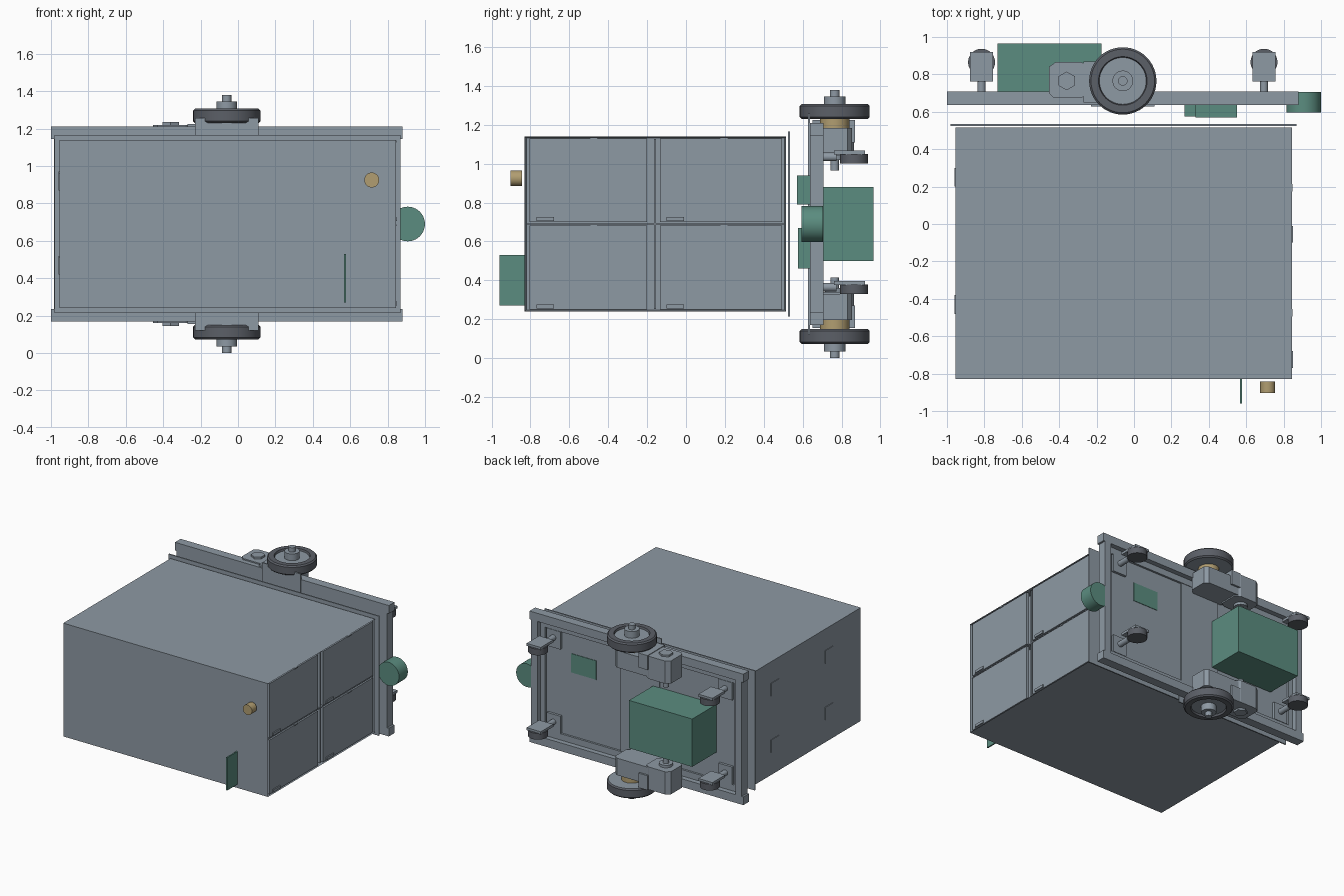
import bpy, bmesh, math
from mathutils import Matrix

if "Cube" in bpy.data.objects:
    bpy.data.objects.remove(bpy.data.objects["Cube"])


def material(name, rgb):
    m = bpy.data.materials.new(name)
    m.use_nodes = True
    m.diffuse_color = (*rgb, 1)
    m.node_tree.nodes["Principled BSDF"].inputs["Base Color"].default_value = (*rgb, 1)
    return m


GREY = material("painted grey", (.27, .32, .37))
DARK = material("dark rubber", (.105, .115, .135))
GREEN = material("board green", (.105, .265, .215))
GOLD = material("brass", (.44, .34, .165))
MID = 0.69  # height of the vertical symmetry plane


def finish(name, bm, *mats):
    bmesh.ops.recalc_face_normals(bm, faces=bm.faces)
    mesh = bpy.data.meshes.new(name)
    bm.to_mesh(mesh)
    bm.free()
    for m in mats:
        mesh.materials.append(m)
    ob = bpy.data.objects.new(name, mesh)
    bpy.context.collection.objects.link(ob)
    return ob


def smooth(ob):
    bpy.ops.object.select_all(action='DESELECT')
    ob.select_set(True)
    bpy.context.view_layer.objects.active = ob
    bpy.ops.object.shade_smooth_by_angle(angle=math.radians(35))


def box_mesh(x, y, z):
    bm = bmesh.new()
    bmesh.ops.create_cube(bm, size=1)
    for v in bm.verts:
        v.co = [r[0] if c < 0 else r[1] for c, r in zip(v.co, (x, y, z))]
    return bm


def box(name, x, y, z, mat=GREY):
    return finish(name, box_mesh(x, y, z), mat)


def cylinder(name, at, r, depth, mat=GREY, axis='Z', sides=40):
    bm = bmesh.new()
    rot = Matrix.Rotation(math.pi / 2, 4, 'X') if axis == 'Y' else Matrix()
    bmesh.ops.create_cone(bm, cap_ends=True, segments=sides, radius1=r, radius2=r,
                          depth=depth, matrix=Matrix.Translation(at) @ rot)
    ob = finish(name, bm, mat)
    if sides > 12:
        smooth(ob)
    return ob


def prism(name, outline, z0, z1, mat=GREY):
    bm = bmesh.new()
    face = bm.faces.new([bm.verts.new((x, y, z0)) for x, y in outline])
    top = bmesh.ops.extrude_face_region(bm, geom=[face])["geom"]
    for v in top:
        if isinstance(v, bmesh.types.BMVert):
            v.co.z = z1
    return finish(name, bm, mat)


# Cabinet shell, recessed on the door side
bm = box_mesh((-.955, .845), (-.83, .515), (.24, 1.14))
side = max(bm.faces, key=lambda f: f.calc_center_median().x)
bmesh.ops.inset_region(bm, faces=[side], thickness=.012)
for v in side.verts:
    v.co.x -= .06
finish("cabinet_shell", bm, GREY)
box("door_divider", (.785, .835), (-.165, -.155), (.252, 1.128))
box("middle_shelf", (.785, .835), (-.818, .503), (.687, .693))

# Four doors with handles and hinge tabs
for y0, y1 in ((-.805, -.2), (-.135, .495)):
    for z0, z1 in ((.25, .682), (.7, 1.13)):
        box("door", (.82, .842), (y0, y1), (z0, z1))
        box("door_handle", (.84, .851), (y0 + .035, y0 + .125), (z0 + .005, z0 + .026))
        box("door_latch", (.83, .848), (y0 + .31, y0 + .35), (z1 - .004, z1 + .006))

# Angle clips on the plain side
for y in (.2, -.48):
    for z in (.42, .87):
        box("clip_upright", (-.96, -.955), (y + .085, y + .1), (z, z + .1))
        box("clip_arm", (-.96, -.955), (y, y + .1), (z + .088, z + .1))

# Knob and board on the front
cylinder("front_knob", (.715, -.873, .925), .04, .06, GOLD, 'Y')
box("front_board", (.567, .578), (-.96, -.825), (.27, .53), GREEN)

# Backing sheet and chassis
box("backing_sheet", (-.98, .87), (.525, .535), (.215, 1.165))
box("chassis_plate", (-.985, .865), (.637, .652), (.2, 1.18))
for s in (1, -1):
    z = sorted((MID + s * .455, MID + s * .52))
    box("long_beam", (-1, .88), (.637, .708), z)
    z = sorted((MID + s * .405, MID + s * .455))
    box("long_ledge", (-.93, .81), (.65, .668), z)
for x0, x1, l0, l1 in ((-.985, -.93, -.93, -.89), (.81, .865, .77, .81)):
    box("end_beam", (x0, x1), (.637, .708), (.235, 1.145))
    box("end_ledge", (l0, l1), (.65, .668), (.285, 1.095))
box("wheel_cross_plate", (-.23, .11), (.628, .638), (.12, 1.258))
box("cross_rib", (-.23, .11), (.65, .664), (.235, 1.145))

# Battery, boards and side sensor
box("battery", (-.73, -.175), (.66, .965), (.5, .88), GREEN)
box("control_board", (.33, .55), (.57, .656), (.79, .94), GREEN)
box("power_board", (.27, .5), (.575, .638), (.46, .67), GREEN)
cylinder("side_sensor", (.907, .65, MID), .0925, .11, GREEN, 'Y')

# Casters
for x in (-.815, .695):
    for z in (1.025, .355):
        box("caster_mount", (x - .06, x + .06), (.65, .672), (z - .07, z + .07))
        cylinder("caster_stem", (x, .72, z + .01), .022, .11, GREY, 'Y')
        cylinder("caster_wheel", (x, .865, z), .072, .05, DARK)
        box("caster_fork", (x - .062, x + .062), (.762, .92), (z + .022, z + .042))


def drive_wheel(cx, cy, s):
    # (radius, offset from the middle plane, material of the band that follows)
    profile = [(.0, .54, 1), (.17, .54, 0), (.18, .55, 0), (.18, .607, 0), (.17, .617, 0),
               (.13, .617, 0), (.125, .602, 1), (.055, .602, 1), (.055, .655, 1),
               (.025, .655, 1), (.025, .69, 1), (0, .69, 1)]
    n = 48
    bm = bmesh.new()
    rings = [[bm.verts.new((cx + r * math.cos(math.tau * i / n),
                            cy + r * math.sin(math.tau * i / n), MID + s * h))
              for i in range(n)] for r, h, _ in profile]
    for k in range(len(rings) - 1):
        for i in range(n):
            j = (i + 1) % n
            f = bm.faces.new((rings[k][i], rings[k][j], rings[k + 1][j], rings[k + 1][i]))
            f.material_index = profile[k][2]
    bmesh.ops.remove_doubles(bm, verts=bm.verts, dist=.0001)
    smooth(finish("drive_wheel", bm, DARK, GREY))


# Drive units, mirrored above and below the middle
for s in (1, -1):
    def span(a, b):
        return sorted((MID + s * a, MID + s * b))
    drive_wheel(-.06, .765, s)
    cylinder("wheel_coupler", (-.06, .765, MID + s * .515), .076, .05, GOLD)
    prism("gearbox", [(-.3, .7), (-.26, .66), (.0, .66), (.04, .7), (.04, .83),
                      (.01, .855), (-.27, .855), (-.3, .83)], *span(.36, .495))
    box("gearbox_bracket", (-.27, -.19), (.65, .87), span(.42, .535))
    prism("motor", [(-.455, .7), (-.43, .675), (-.28, .675), (-.24, .7), (-.24, .84),
                    (-.28, .865), (-.42, .865), (-.455, .84)], *span(.35, .53))
    cylinder("motor_cap", (-.36, .765, MID + s * .535), .05, .02, GREY, sides=6)
    cylinder("motor_shaft", (-.36, .765, MID + s * .32), .022, .09)
    cylinder("motor_collar", (-.36, .765, MID + s * .345), .05, .03)
